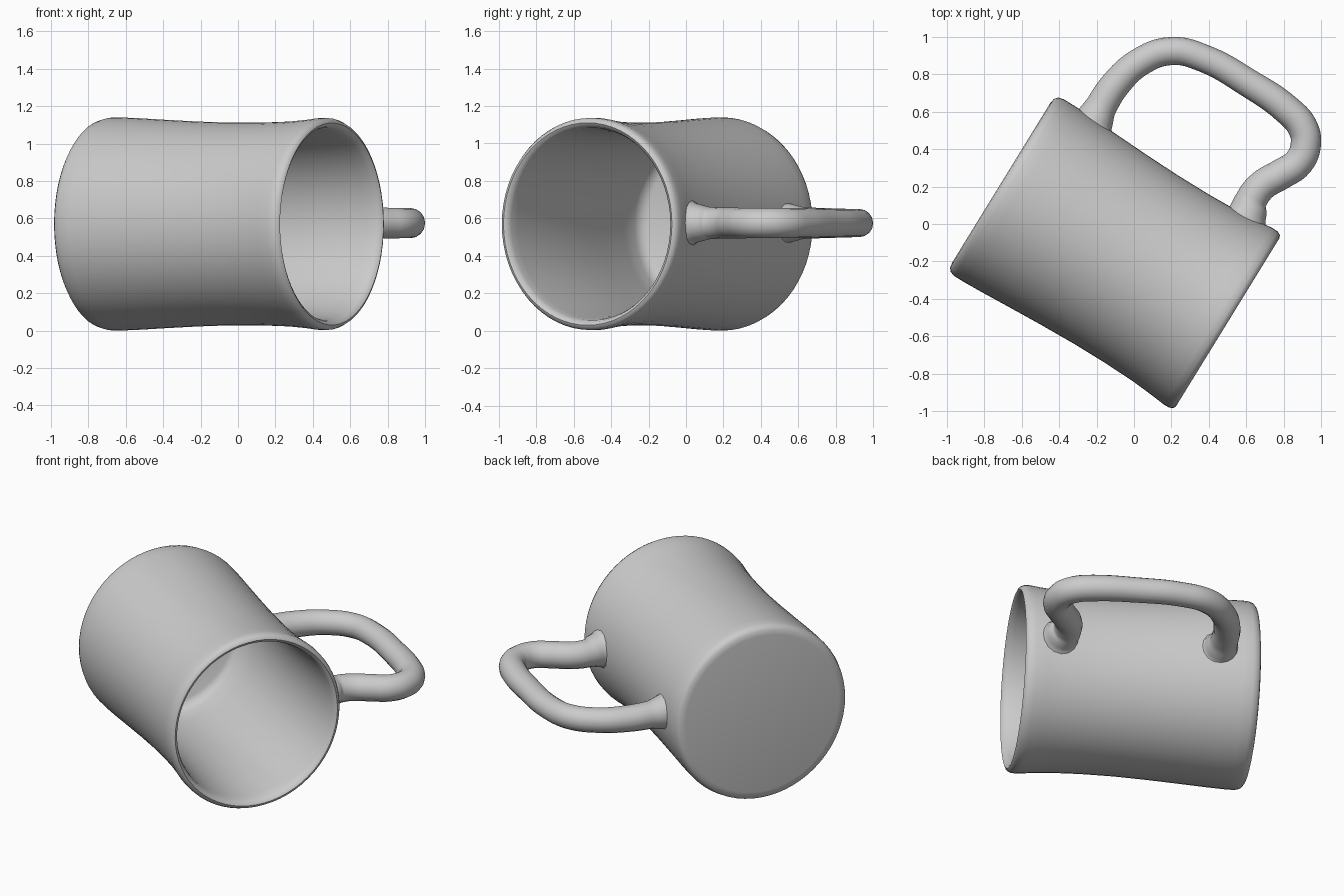
import bpy, bmesh, math
from mathutils import Vector, Matrix

if "Cube" in bpy.data.objects:
    bpy.data.objects.remove(bpy.data.objects["Cube"])

clay = bpy.data.materials.new("grey_clay")
clay.diffuse_color = (0.6, 0.6, 0.6, 1)
clay.use_nodes = True
clay.node_tree.nodes["Principled BSDF"].inputs["Base Color"].default_value = clay.diffuse_color

BASE = Vector((-0.71, 0.22, 0.57))           # centre of the mug's base
AXIS = Vector((0.852, -0.524, 0)).normalized()  # from base to rim
SIDE = Vector((-AXIS.y, AXIS.x, 0))          # towards the handle
SEGMENTS = 64


def finish(ob):
    ob.data.materials.clear()
    ob.data.materials.append(clay)
    bpy.ops.object.select_all(action='DESELECT')
    ob.select_set(True)
    bpy.context.view_layer.objects.active = ob
    bpy.ops.object.shade_smooth_by_angle(angle=math.radians(50))


# Mug body: closed wall profile (radius, distance along axis) turned round the axis
profile = [(0, 0), (0.50, 0), (0.53, 0.005), (0.548, 0.02), (0.556, 0.05), (0.556, 0.11),
           (0.552, 0.22), (0.544, 0.38), (0.535, 0.58), (0.529, 0.78), (0.529, 0.98),
           (0.535, 1.16), (0.546, 1.29), (0.554, 1.36), (0.553, 1.395), (0.543, 1.415),
           (0.528, 1.422), (0.512, 1.412), (0.502, 1.385), (0.496, 1.33), (0.482, 1.16),
           (0.473, 0.95), (0.473, 0.75), (0.482, 0.5), (0.495, 0.25), (0.495, 0.14),
           (0.482, 0.10), (0.45, 0.075), (0, 0.07)]
bm = bmesh.new()
verts = [bm.verts.new((r, 0, t)) for r, t in profile]
edges = [bm.edges.new(pair) for pair in zip(verts, verts[1:])]
bmesh.ops.spin(bm, geom=verts + edges, cent=(0, 0, 0), axis=(0, 0, 1),
               angle=math.tau, steps=SEGMENTS)
bmesh.ops.remove_doubles(bm, verts=bm.verts, dist=1e-4)
# Slightly taller than wide, then laid down along the axis
lay = Matrix((SIDE, Vector((0, 0, 1.024)), AXIS)).transposed()
for v in bm.verts:
    v.co = BASE + lay @ v.co
bmesh.ops.recalc_face_normals(bm, faces=bm.faces)
mesh = bpy.data.meshes.new("mug_body")
bm.to_mesh(mesh)
bm.free()
body = bpy.data.objects.new("mug_body", mesh)
bpy.context.collection.objects.link(body)
finish(body)

# Handle: round tube along a bent path, flared where it meets the wall (x, y, radius)
path = [(-0.232, 0.513, 0.135), (-0.215, 0.55, 0.105), (-0.175, 0.63, 0.084),
        (-0.10, 0.745, 0.08), (0.03, 0.865, 0.076), (0.2, 0.925, 0.075),
        (0.375, 0.885, 0.074), (0.61, 0.755, 0.076), (0.82, 0.61, 0.08),
        (0.9, 0.52, 0.081), (0.919, 0.43, 0.081), (0.88, 0.33, 0.081),
        (0.785, 0.265, 0.082), (0.685, 0.205, 0.082), (0.628, 0.13, 0.085),
        (0.605, 0.055, 0.105), (0.588, 0.017, 0.13)]
curve = bpy.data.curves.new("handle", 'CURVE')
curve.dimensions = '3D'
curve.bevel_depth = 1.0
curve.bevel_resolution = 6
curve.resolution_u = 6
curve.use_fill_caps = True
spline = curve.splines.new('BEZIER')
spline.bezier_points.add(len(path) - 1)
for p, (x, y, r) in zip(spline.bezier_points, path):
    p.co = (x, y, 0.575)
    p.radius = r
    p.handle_left_type = p.handle_right_type = 'AUTO'
handle = bpy.data.objects.new("handle", curve)
bpy.context.collection.objects.link(handle)
bpy.context.view_layer.objects.active = handle
handle.select_set(True)
body.select_set(False)
bpy.ops.object.convert(target='MESH')
finish(bpy.context.view_layer.objects.active)
